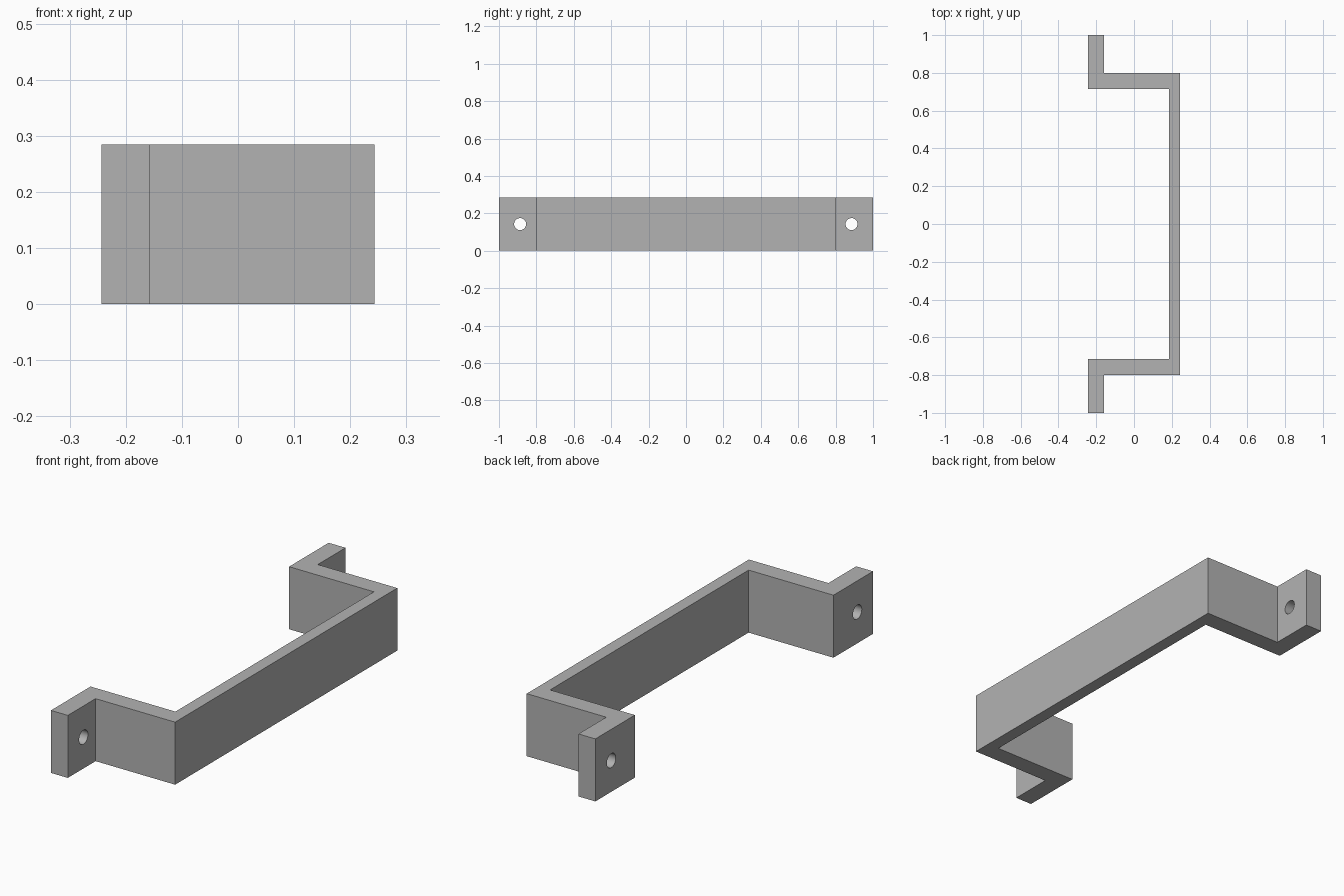
import bpy
import bmesh
import math

HEIGHT = 0.285
HOLE_RADIUS = 0.032

cube = bpy.data.objects.get("Cube")
if cube:
    bpy.data.objects.remove(cube, do_unlink=True)

# Single plain grey finish
grey = bpy.data.materials.new("plain_grey")
grey.use_nodes = True
colour = (0.45, 0.45, 0.45, 1)
grey.diffuse_color = colour
grey.node_tree.nodes["Principled BSDF"].inputs["Base Color"].default_value = colour


def extrude_profile(name, points, height):
    """Raise a closed plan outline from the ground into a solid."""
    bm = bmesh.new()
    face = bm.faces.new([bm.verts.new((x, y, 0)) for x, y in points])
    result = bmesh.ops.extrude_face_region(bm, geom=[face])
    top = [v for v in result["geom"] if isinstance(v, bmesh.types.BMVert)]
    bmesh.ops.translate(bm, verts=top, vec=(0, 0, height))
    bmesh.ops.recalc_face_normals(bm, faces=bm.faces[:])
    mesh = bpy.data.meshes.new(name)
    bm.to_mesh(mesh)
    bm.free()
    obj = bpy.data.objects.new(name, mesh)
    bpy.context.collection.objects.link(obj)
    return obj


# Handle outline: outer edge then inner edge of the back half, mirrored to the front
outer = [(0.243, 0.8), (-0.158, 0.8), (-0.158, 1.0), (-0.243, 1.0)]
inner = [(-0.243, 0.715), (0.185, 0.715)]
half = outer + inner
outline = half + [(x, -y) for x, y in reversed(half)]
handle = extrude_profile("handle_bracket", outline, HEIGHT)
handle.data.materials.append(grey)

# Screw holes through the two mounting tabs
for label, y in (("front", -0.887), ("back", 0.885)):
    bpy.ops.mesh.primitive_cylinder_add(
        vertices=32, radius=HOLE_RADIUS, depth=0.2,
        location=(-0.2, y, HEIGHT / 2), rotation=(0, math.pi / 2, 0))
    cutter = bpy.context.object
    cutter.name = label + "_hole_cutter"
    cutter.data.materials.append(grey)
    cutter.hide_render = True
    cutter.display_type = 'WIRE'
    cut = handle.modifiers.new(label + "_screw_hole", 'BOOLEAN')
    cut.operation = 'DIFFERENCE'
    cut.solver = 'EXACT'
    cut.object = cutter
    bpy.context.view_layer.objects.active = handle
    bpy.ops.object.modifier_apply(modifier=cut.name)
    bpy.data.objects.remove(cutter, do_unlink=True)

# Round hole walls, crisp corners
bpy.ops.object.select_all(action='DESELECT')
handle.select_set(True)
bpy.context.view_layer.objects.active = handle
bpy.ops.object.shade_smooth_by_angle(angle=math.radians(30))
